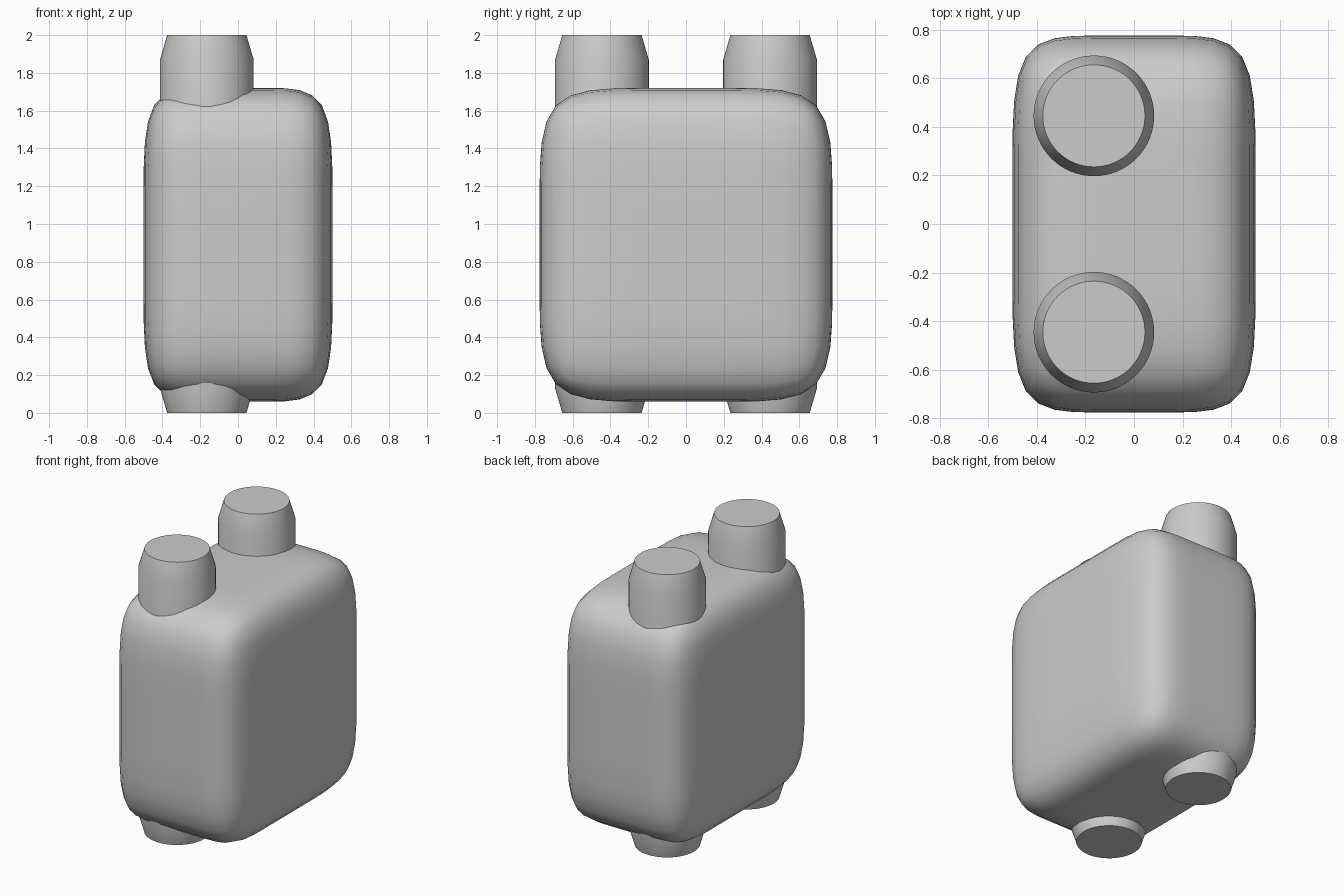
import bpy
import bmesh
from mathutils import Vector

cube = bpy.data.objects.get("Cube")
if cube:
    bpy.data.objects.remove(cube, do_unlink=True)

grey = bpy.data.materials.new("plain grey")
grey.use_nodes = True
colour = (0.6, 0.6, 0.6, 1)
grey.diffuse_color = colour
grey.node_tree.nodes["Principled BSDF"].inputs["Base Color"].default_value = colour


def make_object(name, bm):
    bmesh.ops.recalc_face_normals(bm, faces=bm.faces)
    mesh = bpy.data.meshes.new(name)
    bm.to_mesh(mesh)
    bm.free()
    mesh.materials.append(grey)
    obj = bpy.data.objects.new(name, mesh)
    bpy.context.collection.objects.link(obj)
    return obj


def smooth(obj, angle):
    bpy.ops.object.select_all(action='DESELECT')
    obj.select_set(True)
    bpy.context.view_layer.objects.active = obj
    bpy.ops.object.shade_smooth_by_angle(angle=angle)


# Body: box cut into thirds, softened by subdivision
bm = bmesh.new()
bmesh.ops.create_cube(bm, size=1)
bmesh.ops.subdivide_edges(bm, edges=bm.edges[:], cuts=2, use_grid_fill=True)
bmesh.ops.scale(bm, vec=Vector((1.0, 1.55, 1.66)), verts=bm.verts)
bmesh.ops.translate(bm, vec=Vector((0, 0, 0.89)), verts=bm.verts)
body = make_object("body", bm)
body.modifiers.new("soft corners", 'SUBSURF').levels = 2
body.modifiers["soft corners"].render_levels = 2
for face in body.data.polygons:
    face.use_smooth = True


# Posts: upright cylinders with tapered ends, running through the body
def post(name, y):
    bm = bmesh.new()
    rings = []
    for z, radius in ((0, 0.21), (0.13, 0.248), (1.87, 0.248), (2, 0.21)):
        ring = bmesh.ops.create_circle(bm, segments=64, radius=radius)["verts"]
        bmesh.ops.translate(bm, vec=Vector((-0.165, y, z)), verts=ring)
        rings.append(ring)
    for low, high in zip(rings, rings[1:]):
        for i in range(len(low)):
            bm.faces.new((low[i - 1], low[i], high[i], high[i - 1]))
    bm.faces.new(rings[0])
    bm.faces.new(rings[-1])
    smooth(make_object(name, bm), 0.6)


post("front_post", -0.445)
post("back_post", 0.445)
